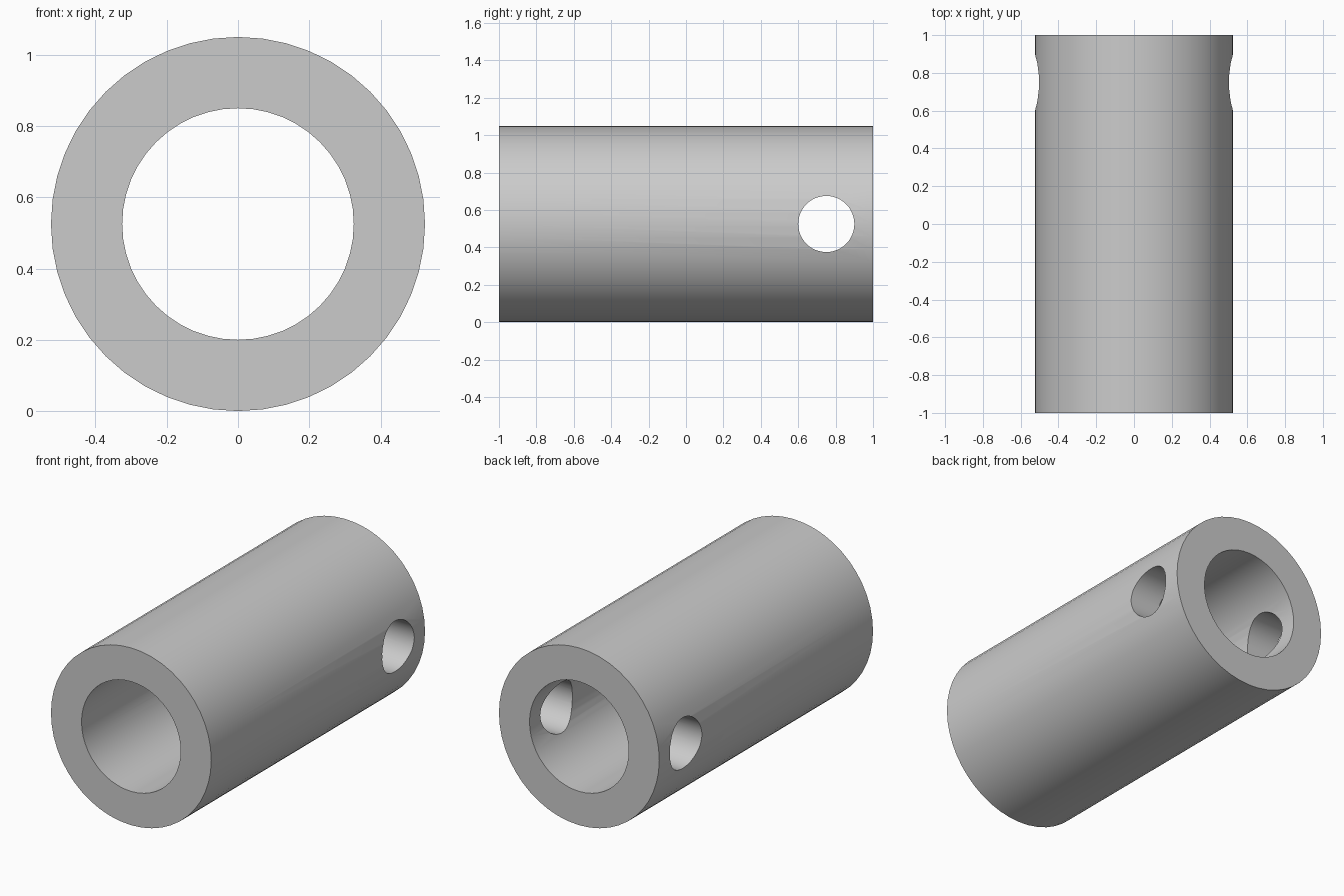
import bpy
from math import pi

cube = bpy.data.objects.get("Cube")
if cube:
    bpy.data.objects.remove(cube, do_unlink=True)

OUTER, INNER, LENGTH = 0.525, 0.325, 2.0
HOLE, HOLE_Y = 0.15, 0.75

# Plain grey material
grey = bpy.data.materials.new("plain_grey")
grey.use_nodes = True
colour = (0.6, 0.6, 0.6, 1)
grey.diffuse_color = colour
grey.node_tree.nodes["Principled BSDF"].inputs["Base Color"].default_value = colour


def cylinder(name, radius, depth, y, rotation, sides):
    bpy.ops.mesh.primitive_cylinder_add(
        vertices=sides, radius=radius, depth=depth,
        location=(0, y, OUTER), rotation=rotation)
    obj = bpy.context.object
    obj.name = name
    obj.data.materials.append(grey)
    return obj


# Tube body, its bore along y and the pin hole across x
tube = cylinder("tube", OUTER, LENGTH, 0, (pi / 2, 0, 0), 48)
cutters = [
    cylinder("bore_cutter", INNER, LENGTH + 0.4, 0, (pi / 2, 0, 0), 48),
    cylinder("pin_hole_cutter", HOLE, OUTER * 3, HOLE_Y, (0, pi / 2, 0), 48),
]

# Cut the bore first, then the pin hole through both walls
bpy.ops.object.select_all(action="DESELECT")
tube.select_set(True)
bpy.context.view_layer.objects.active = tube
for cutter in cutters:
    cutter.hide_render = True
    cut = tube.modifiers.new(cutter.name, "BOOLEAN")
    cut.operation = "DIFFERENCE"
    cut.solver = "EXACT"
    cut.object = cutter
    bpy.ops.object.modifier_apply(modifier=cut.name)
    bpy.data.objects.remove(cutter, do_unlink=True)

# Round walls smooth, rims sharp
bpy.ops.object.shade_smooth_by_angle(angle=pi / 6)
